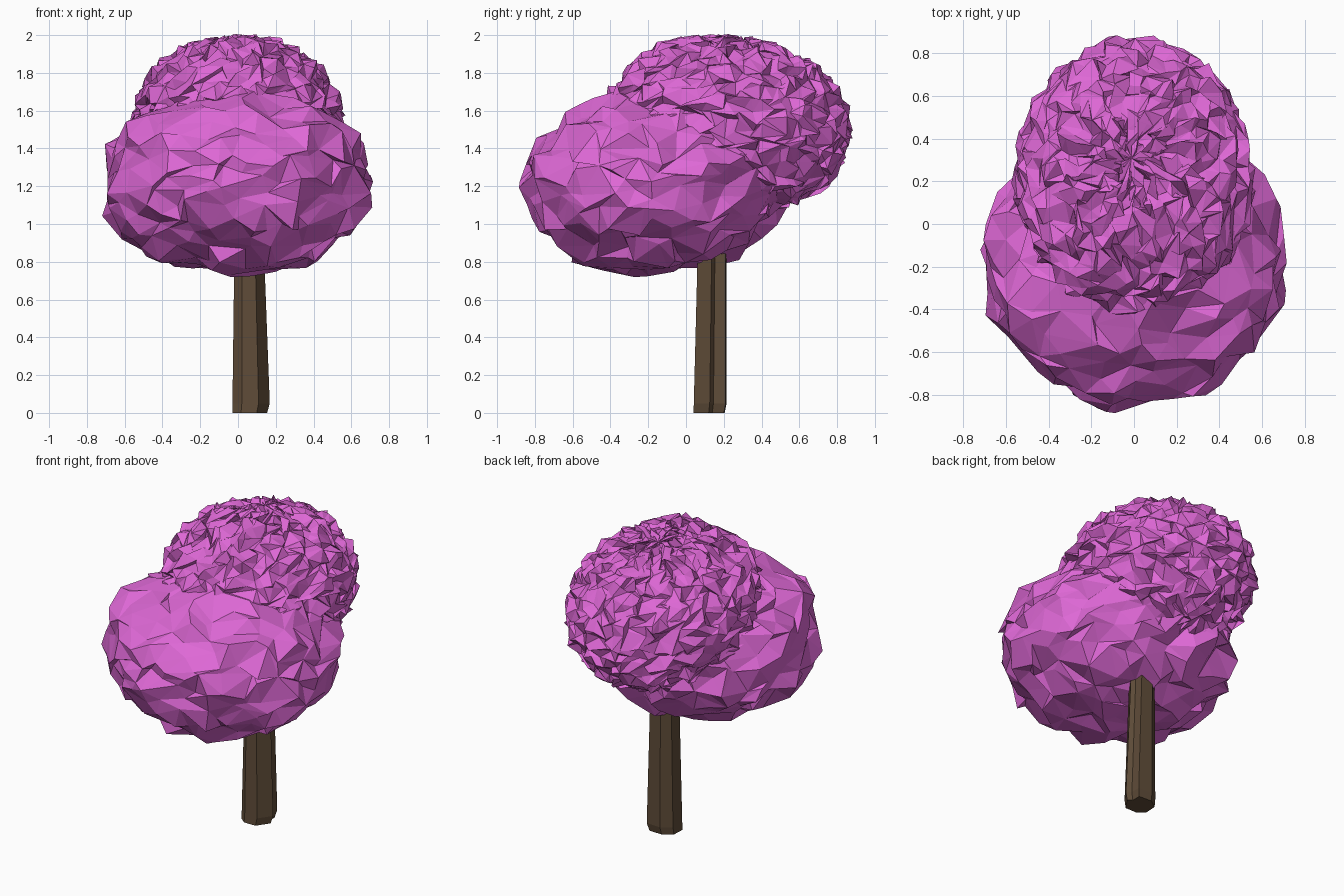
import bpy, bmesh, math, random
from mathutils import Matrix, Vector, noise

random.seed(11)
if "Cube" in bpy.data.objects:
    bpy.data.objects.remove(bpy.data.objects["Cube"], do_unlink=True)


def material(name, rgb):
    m = bpy.data.materials.new(name)
    m.use_nodes = True
    m.diffuse_color = (*rgb, 1)
    m.node_tree.nodes["Principled BSDF"].inputs["Base Color"].default_value = (*rgb, 1)
    return m


def finish(bm, name, mat):
    bmesh.ops.recalc_face_normals(bm, faces=bm.faces)
    mesh = bpy.data.meshes.new(name)
    bm.to_mesh(mesh)
    bm.free()
    mesh.materials.append(mat)
    obj = bpy.data.objects.new(name, mesh)
    bpy.context.collection.objects.link(obj)
    return obj


def jitter(amount):
    return Vector([random.uniform(-amount, amount) for _ in range(3)])


def squared(d, power):
    """Push a direction out to a ball that is round in plan, squared in profile."""
    return d / (math.hypot(d.x, d.y) ** power + abs(d.z) ** power) ** (1 / power)


blossom = material("blossom pink", (0.73, 0.138, 0.67))
bark = material("bark brown", (0.114, 0.072, 0.040))

# Lower crown: irregular large facets, square shoulders at the front sides
bm = bmesh.new()
count = 400
for i in range(count):
    z = 1 - (2 * i + 1) / count
    r, a = math.sqrt(1 - z * z), i * math.pi * (3 - math.sqrt(5))
    p = Vector((r * math.cos(a), r * math.sin(a), z)) + jitter(0.07)
    bm.verts.new(p.normalized())
bmesh.ops.convex_hull(bm, input=bm.verts)
for v in bm.verts:
    d = v.co.copy()
    shoulder = d.x ** 2 * max(0, 0.4 - d.y) if d.z > 0 else 0
    p = squared(d, 2.1 + 1.9 * shoulder) * (1 + 0.04 * noise.noise(d * 2.5))
    # The back is undercut below the middle
    depth = 0.675 if p.y < 0 else 0.71 + 0.1 * min(0, p.z)
    v.co = Vector((p.x * 0.695, p.y * depth - 0.17, p.z * 0.47 + 1.21)) + jitter(0.042)
finish(bm, "lower_crown", blossom)

# Upper crown: finely crumpled ringed sphere, tipped up at the front
bm = bmesh.new()
bmesh.ops.create_uvsphere(bm, u_segments=56, v_segments=32, radius=1)
bmesh.ops.triangulate(bm, faces=bm.faces)
tilt = Matrix.Rotation(math.radians(-8), 3, "X")
for v in bm.verts:
    p = squared(v.co, 2.15)
    p = tilt @ Vector((p.x * 0.54, p.y * 0.635, p.z * 0.44))
    v.co = p + Vector((0, 0.225, 1.53)) + jitter(0.036)
finish(bm, "upper_crown", blossom)

# Trunk: uneven post with a groove on its left side, tapering to the back right
section = [(-0.03, 0.08), (0.02, 0.04), (0.11, 0.04), (0.17, 0.125),
           (0.14, 0.145), (0.14, 0.21), (0.04, 0.215), (-0.025, 0.17)]
bm = bmesh.new()
rings = []
for z in (0.05, 0.8, 1.2):
    sx, sy = 1 - 0.25 * z, 1 - 0.15 * z
    rings.append([bm.verts.new((0.02 + sx * (x - 0.02), 0.21 + sy * (y - 0.21), z))
                  for x, y in section])
# Chamfered foot
foot = [bm.verts.new((0.92 * (x + 0.03) - 0.03, 0.94 * (y - 0.04) + 0.04, 0)) for x, y in section]
rings.insert(0, foot)
for low, high in zip(rings, rings[1:]):
    for k in range(len(section)):
        n = (k + 1) % len(section)
        bm.faces.new((low[k], low[n], high[n], high[k]))
bm.faces.new(rings[0])
bm.faces.new(rings[-1])
finish(bm, "trunk", bark)
